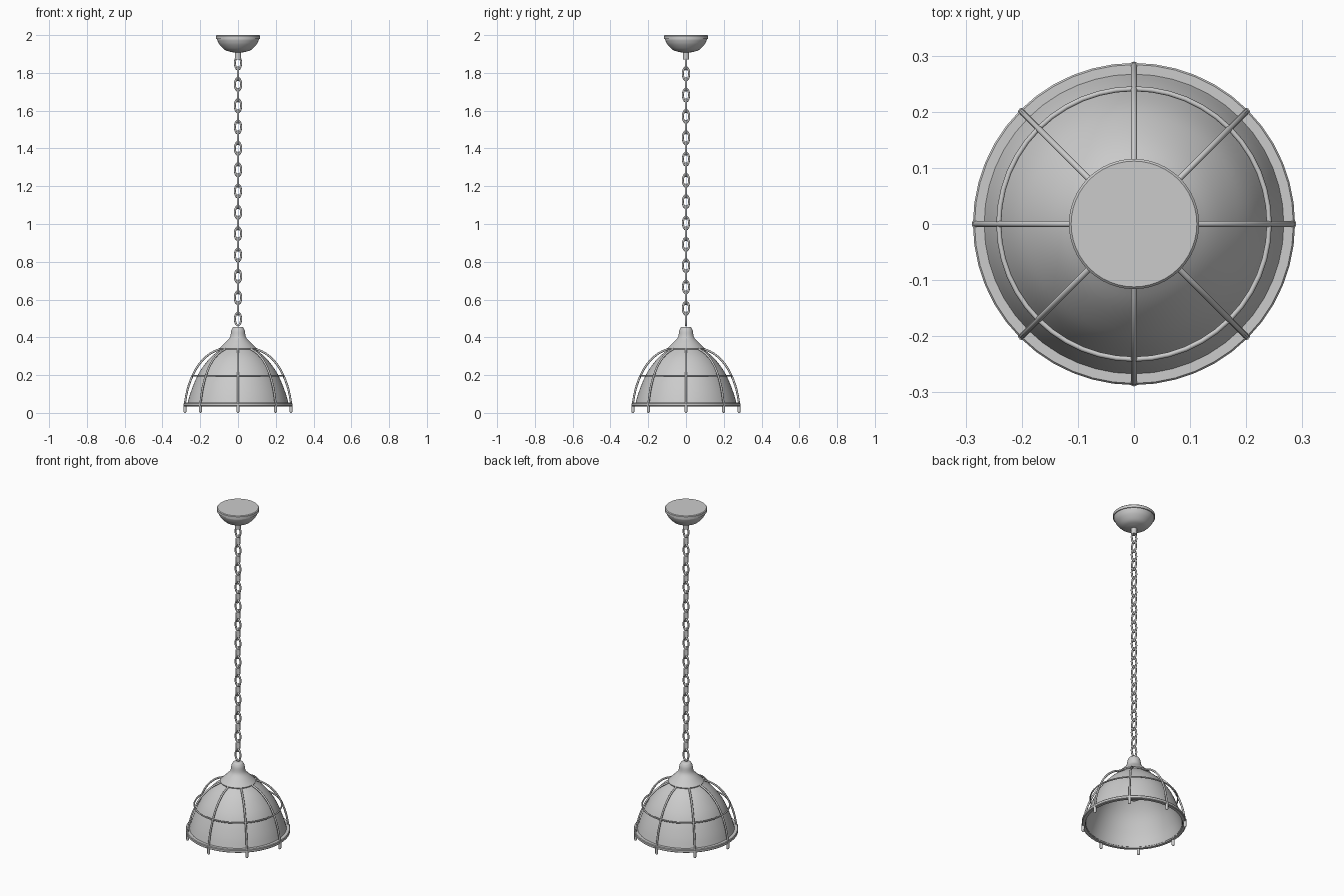
import bpy, bmesh, math
from mathutils import Vector, Matrix

if "Cube" in bpy.data.objects:
    bpy.data.objects.remove(bpy.data.objects["Cube"])

metal = bpy.data.materials.new("grey_metal")
metal.diffuse_color = (0.6, 0.6, 0.6, 1)
metal.use_nodes = True
metal.node_tree.nodes["Principled BSDF"].inputs["Base Color"].default_value = metal.diffuse_color


def finish(bm, name, angle=35):
    bmesh.ops.recalc_face_normals(bm, faces=bm.faces)
    me = bpy.data.meshes.new(name)
    bm.to_mesh(me)
    bm.free()
    ob = bpy.data.objects.new(name, me)
    bpy.context.collection.objects.link(ob)
    me.materials.append(metal)
    bpy.ops.object.select_all(action='DESELECT')
    ob.select_set(True)
    bpy.context.view_layer.objects.active = ob
    bpy.ops.object.shade_smooth_by_angle(angle=math.radians(angle))
    return ob


def lathe(name, profile, steps=48):
    """Spin an (r, z) profile around the z axis."""
    bm = bmesh.new()
    vs = [bm.verts.new((r, 0, z)) for r, z in profile]
    es = [bm.edges.new(p) for p in zip(vs, vs[1:])]
    bmesh.ops.spin(bm, geom=vs + es, cent=(0, 0, 0), axis=(0, 0, 1),
                   angle=2 * math.pi, steps=steps, use_merge=True)
    bmesh.ops.remove_doubles(bm, verts=bm.verts, dist=1e-5)
    return finish(bm, name)


def tube(bm, pts, r, side, sides=8, closed=False):
    """Sweep a circle along a planar path; side is the plane normal."""
    n, rings = len(pts), []
    for i, p in enumerate(pts):
        a = pts[(i - 1) % n] if closed or i else p
        b = pts[(i + 1) % n] if closed or i < n - 1 else p
        out = (b - a).normalized().cross(side)
        rings.append([bm.verts.new(p + r * (math.cos(t) * out + math.sin(t) * side))
                      for t in (2 * math.pi * k / sides for k in range(sides))])
    for i in range(n if closed else n - 1):
        a, b = rings[i], rings[(i + 1) % n]
        for k in range(sides):
            j = (k + 1) % sides
            bm.faces.new((a[k], a[j], b[j], b[k]))
    if not closed:
        bm.faces.new(rings[0])
        bm.faces.new(rings[-1])


def smooth(knots, per=6):
    """Catmull-Rom curve through (r, z) knots."""
    k = [Vector(p) for p in knots]
    k = [2 * k[0] - k[1]] + k + [2 * k[-1] - k[-2]]
    out = []
    for a, b, c, d in zip(k, k[1:], k[2:], k[3:]):
        for s in range(per):
            t = s / per
            out.append(0.5 * (2 * b + (c - a) * t + (2 * a - 5 * b + 4 * c - d) * t * t
                              + (3 * b - a - 3 * c + d) * t ** 3))
    return out + [k[-2]]


# Ceiling canopy with its band, bowl and stem
bowl = smooth([(0.111, 1.976), (0.098, 1.95), (0.07, 1.922), (0.035, 1.91)], 4)
lathe("ceiling_canopy", [(0, 2), (0.112, 2), (0.116, 1.996), (0.116, 1.98), (0.111, 1.98)]
      + [tuple(p) for p in bowl] + [(0.017, 1.908), (0.017, 1.872), (0, 1.872)])

# Chain of alternating oval links
bm = bmesh.new()
X, Y, Z = Vector((1, 0, 0)), Vector((0, 1, 0)), Vector((0, 0, 1))
for i in range(25):
    across, side = (X, Y) if i % 2 == 0 else (Y, X)
    c = Z * (0.497 + i * 0.05645)
    pts = [c + across * 0.0165 * math.cos(t) + Z * 0.0338 * math.sin(t)
           for t in (2 * math.pi * k / 20 for k in range(20))]
    tube(bm, pts, 0.0055, side, 8, True)
finish(bm, "chain", 60)

# Bell-shaped cap over the shade
cap = smooth([(0.028, 0.452), (0.036, 0.435), (0.043, 0.4), (0.068, 0.372), (0.098, 0.342)], 4)
lathe("shade_cap", [(0, 0.456), (0.022, 0.456)] + [tuple(p) for p in cap]
      + [(0.096, 0.336), (0.07, 0.336)])

# Thin dome shade, outer and inner skin
dome = smooth([(0.085, 0.342), (0.14, 0.298), (0.185, 0.245), (0.218, 0.19),
               (0.25, 0.11), (0.27, 0.042)], 4)
outer = [tuple(p) for p in dome]
inner = [(r - 0.005, z - 0.004 * (z - 0.042) / 0.3) for r, z in reversed(outer)]
lathe("shade", [(0, 0.342)] + outer + inner + [(0, 0.338)], 64)

# Flat-topped rim band around the shade
lathe("rim", [(0.267, 0.054), (0.284, 0.054), (0.287, 0.05), (0.287, 0.038),
              (0.284, 0.035), (0.267, 0.035), (0.267, 0.054)], 48)

# Lamp holder and bulb inside the shade
lathe("bulb", [(0, 0.34), (0.032, 0.34), (0.032, 0.285)]
      + [(0.058 * math.cos(t), 0.245 + 0.058 * math.sin(t))
         for t in (math.radians(50 - 14 * k) for k in range(10))] + [(0, 0.187)], 32)

# Cage: middle hoop, eight curved ribs and rounded pegs
bm = bmesh.new()
hoop = [Vector((0.241 * math.cos(t), 0.241 * math.sin(t), 0.196))
        for t in (2 * math.pi * k / 48 for k in range(48))]
tube(bm, hoop, 0.0045, Z, 8, True)
finish(bm, "cage_hoop", 60)

bm = bmesh.new()
arc = smooth([(0.085, 0.343), (0.15, 0.312), (0.205, 0.259), (0.243, 0.192),
              (0.268, 0.12), (0.283, 0.04)], 3)
for k in range(8):
    a = k * math.pi / 4
    d = Vector((math.cos(a), math.sin(a), 0))
    tube(bm, [d * r + Z * z for r, z in arc], 0.0055, d.cross(Z))
finish(bm, "cage_ribs", 60)

bm = bmesh.new()
for k in range(8):
    a = k * math.pi / 4
    c = Vector((0.281 * math.cos(a), 0.281 * math.sin(a), 0))
    d = Vector((math.cos(a), math.sin(a), 0))
    tube(bm, [c + Z * z for z in (0.008, 0.05)], 0.0085, d, 10)
    bmesh.ops.create_uvsphere(bm, u_segments=10, v_segments=6, radius=0.0085,
                              matrix=Matrix.Translation(c + Z * 0.0085))
finish(bm, "cage_pegs", 60)
